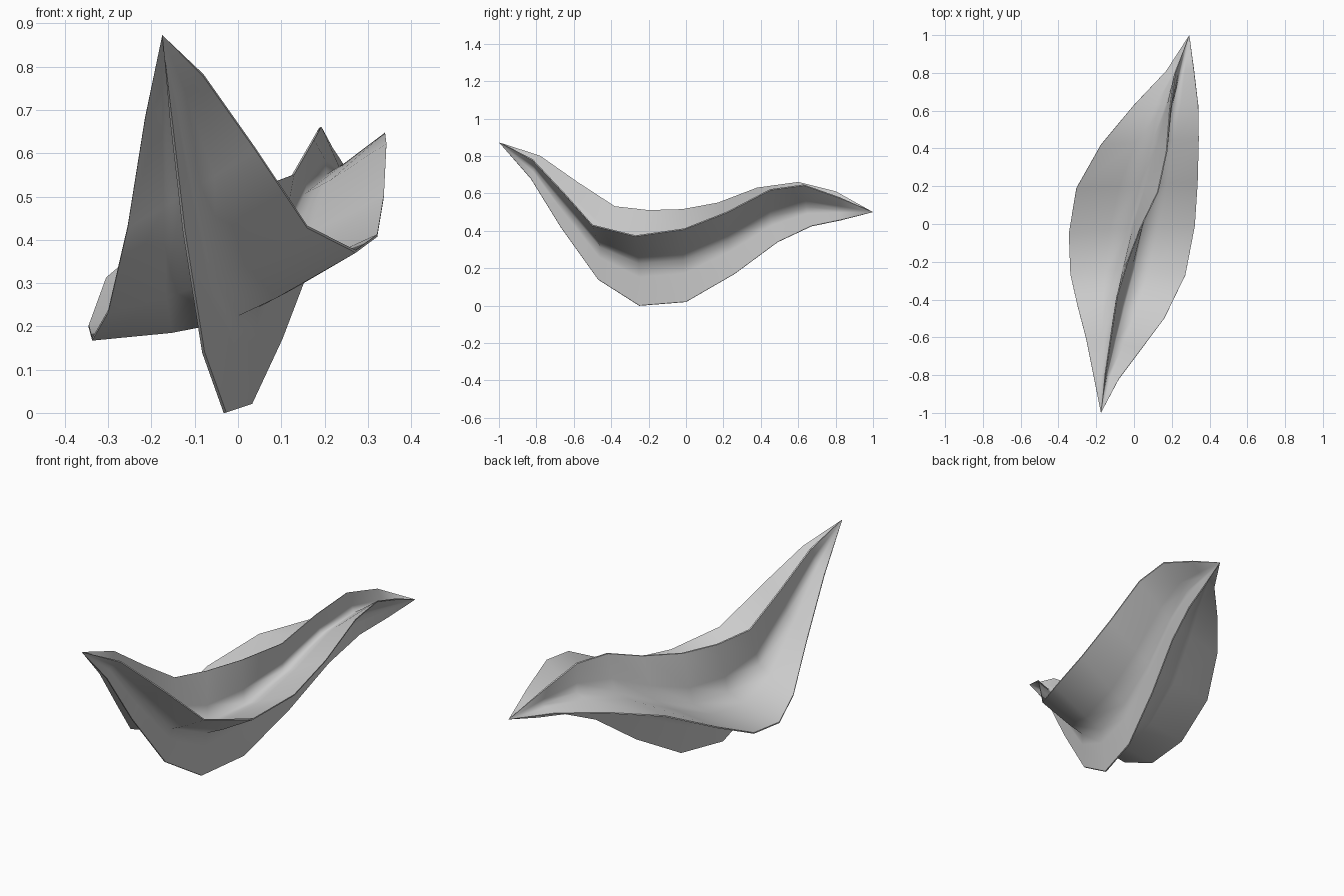
import bpy, bmesh
from mathutils import Vector

if "Cube" in bpy.data.objects:
    bpy.data.objects.remove(bpy.data.objects["Cube"])

# Four fin edges (x, y, z) running from the front tip to the back tip
front_tip, back_tip = (-.175, -1, .873), (.293, 1, .5)
top_fin = [(-.15, -.78, .8), (-.12, -.58, .66), (-.09, -.38, .53),
           (-.035, -.2, .51), (.035, -.02, .515), (.127, .17, .55),
           (.173, .38, .63), (.19, .6, .66), (.217, .8, .61)]
right_fin = [(-.08, -.82, .78), (.04, -.66, .61), (.16, -.5, .43),
             (.272, -.27, .373), (.322, -.01, .41), (.337, .22, .5),
             (.343, .45, .62), (.34, .63, .645), (.317, .82, .578)]
keel_fin = [(-.155, -.83, .68), (-.125, -.67, .42), (-.08, -.47, .14),
            (-.03, -.25, 0), (.03, 0, .02), (.1, .26, .17),
            (.165, .49, .34), (.21, .67, .425), (.25, .83, .458)]
left_fin = [(-.215, -.8, .68), (-.255, -.6, .43), (-.3, -.43, .235),
            (-.337, -.265, .17), (-.345, -.05, .2), (-.305, .19, .31),
            (-.175, .42, .42), (0, .63, .47), (.17, .81, .49)]
FILLET = .11       # how far the valleys sit out from the core
HALF_THICK = .003  # half thickness of a fin's edge
SAG = .006         # the two side fins droop slightly near the core

bm = bmesh.new()
rings = []
for s, station in enumerate(zip(top_fin, right_fin, keel_fin, left_fin)):
    tips = [Vector(p) for p in station]
    # The core drops towards the keel further back
    core = sum(tips, Vector()) / 4 + (tips[2] - tips[0]) * (.01 + .015 * s)
    valleys = [core + FILLET * (tips[i] + tips[(i + 1) % 4] - 2 * core) for i in range(4)]
    ring = []
    for i in range(4):
        before, after = valleys[i - 1], valleys[i]
        side = (after - before).normalized() * HALF_THICK
        size = min(1, (tips[i] - core).length / .3)
        sag = Vector((0, 0, -SAG * size if i % 2 else 0))
        ring += [before.lerp(tips[i] - side, .32) + sag, tips[i] - side,
                 tips[i] + side, after.lerp(tips[i] + side, .32) + sag, after]
    rings.append([bm.verts.new(p) for p in ring])

# Skin the star-shaped sections and close both pointed ends
n = 20
for a, b in zip(rings, rings[1:]):
    for i in range(n):
        j = (i + 1) % n
        bm.faces.new((a[i], a[j], b[j], b[i]))
ends = []
for ring, tip in ((rings[0], front_tip), (rings[-1], back_tip)):
    v = bm.verts.new(tip)
    ends.append((ring, [v] * n))
    for i in range(n):
        bm.faces.new((ring[i], ring[(i + 1) % n], v))
bmesh.ops.recalc_face_normals(bm, faces=bm.faces[:])

# Smooth shading, crisp along the fin edges only
for f in bm.faces:
    f.smooth = True
for a, b in list(zip(rings, rings[1:])) + ends:
    for i in range(n):
        if i % 5 in (1, 2):
            bm.edges.get((a[i], b[i])).smooth = False

mesh = bpy.data.meshes.new("finned_pod")
bm.to_mesh(mesh)
bm.free()
pod = bpy.data.objects.new("finned_pod", mesh)
bpy.context.collection.objects.link(pod)
